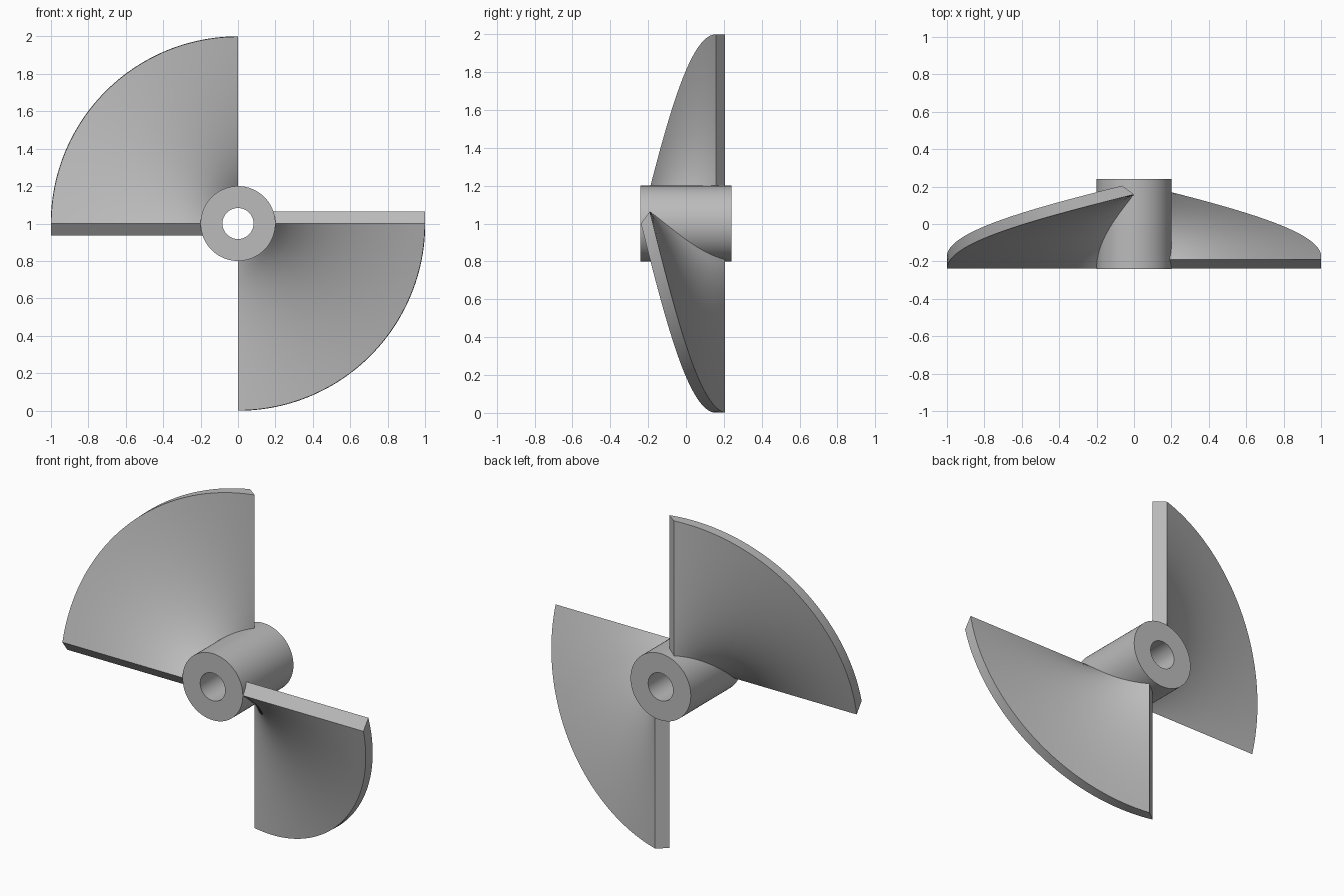
import bpy, bmesh, math
from mathutils import Vector

if "Cube" in bpy.data.objects:
    bpy.data.objects.remove(bpy.data.objects["Cube"], do_unlink=True)

CENTRE = Vector((0, 0, 1))
HUB_R, BORE_R, HALF_LENGTH = 0.2, 0.083, 0.24
ROOT_R, TIP_R = 0.15, 0.999          # blade root is buried in the hub wall
Y_LEAD, Y_TRAIL = -0.238, 0.158      # blade depth at its two radial edges
SHIFT_TANGENT, SHIFT_Y = 0.063, 0.047  # offset from front skin to back skin
STEPS, RINGS = 48, 12

metal = bpy.data.materials.new("grey metal")
metal.use_nodes = True
grey = (0.5, 0.5, 0.5, 1)
metal.diffuse_color = grey
metal.node_tree.nodes["Principled BSDF"].inputs["Base Color"].default_value = grey


def finish(bm, name):
    bmesh.ops.recalc_face_normals(bm, faces=bm.faces)
    mesh = bpy.data.meshes.new(name)
    bm.to_mesh(mesh)
    bm.free()
    mesh.materials.append(metal)
    obj = bpy.data.objects.new(name, mesh)
    bpy.context.collection.objects.link(obj)
    bpy.ops.object.select_all(action='DESELECT')
    obj.select_set(True)
    bpy.context.view_layer.objects.active = obj
    bpy.ops.object.shade_smooth_by_angle(angle=math.radians(30))
    return obj


def make_hub():
    # Rectangular wall section spun around the shaft axis
    bm = bmesh.new()
    section = [(BORE_R, -HALF_LENGTH), (HUB_R, -HALF_LENGTH),
               (HUB_R, HALF_LENGTH), (BORE_R, HALF_LENGTH)]
    verts = [bm.verts.new(CENTRE + Vector((r, y, 0))) for r, y in section]
    edges = [bm.edges.new((verts[i], verts[(i + 1) % 4])) for i in range(4)]
    bmesh.ops.spin(bm, geom=verts + edges, cent=CENTRE, axis=(0, 1, 0),
                   angle=math.tau, steps=72, use_merge=True)
    bmesh.ops.remove_doubles(bm, verts=bm.verts, dist=0.0001)
    finish(bm, "hub")


def make_blade(name, start):
    # Quarter-turn helical sheet, thickened by a constant slanted offset
    bm = bmesh.new()

    def skin(thick):
        grid = []
        for i in range(STEPS + 1):
            t = i / STEPS
            a = start + t * math.pi / 2
            radial = Vector((math.cos(a), 0, math.sin(a)))
            tangent = Vector((-math.sin(a), 0, math.cos(a)))
            y = Y_TRAIL + t * (Y_LEAD - Y_TRAIL) + thick * SHIFT_Y
            row = []
            for j in range(RINGS + 1):
                r = ROOT_R + (TIP_R - ROOT_R) * j / RINGS
                p = radial * r + tangent * (thick * SHIFT_TANGENT)
                row.append(bm.verts.new(CENTRE + p + Vector((0, y, 0))))
            grid.append(row)
        for i in range(STEPS):
            for j in range(RINGS):
                bm.faces.new((grid[i][j], grid[i + 1][j],
                              grid[i + 1][j + 1], grid[i][j + 1]))
        return grid

    front, back = skin(0), skin(1)

    # Close root, tip and both radial edges
    def border(g):
        return (g[0] + [row[-1] for row in g[1:-1]]
                + g[-1][::-1] + [row[0] for row in g[-2:0:-1]])

    f, b = border(front), border(back)
    for i in range(len(f)):
        k = (i + 1) % len(f)
        bm.faces.new((f[i], f[k], b[k], b[i]))
    finish(bm, name)


make_hub()
make_blade("upper_blade", math.pi / 2)
make_blade("lower_blade", -math.pi / 2)
